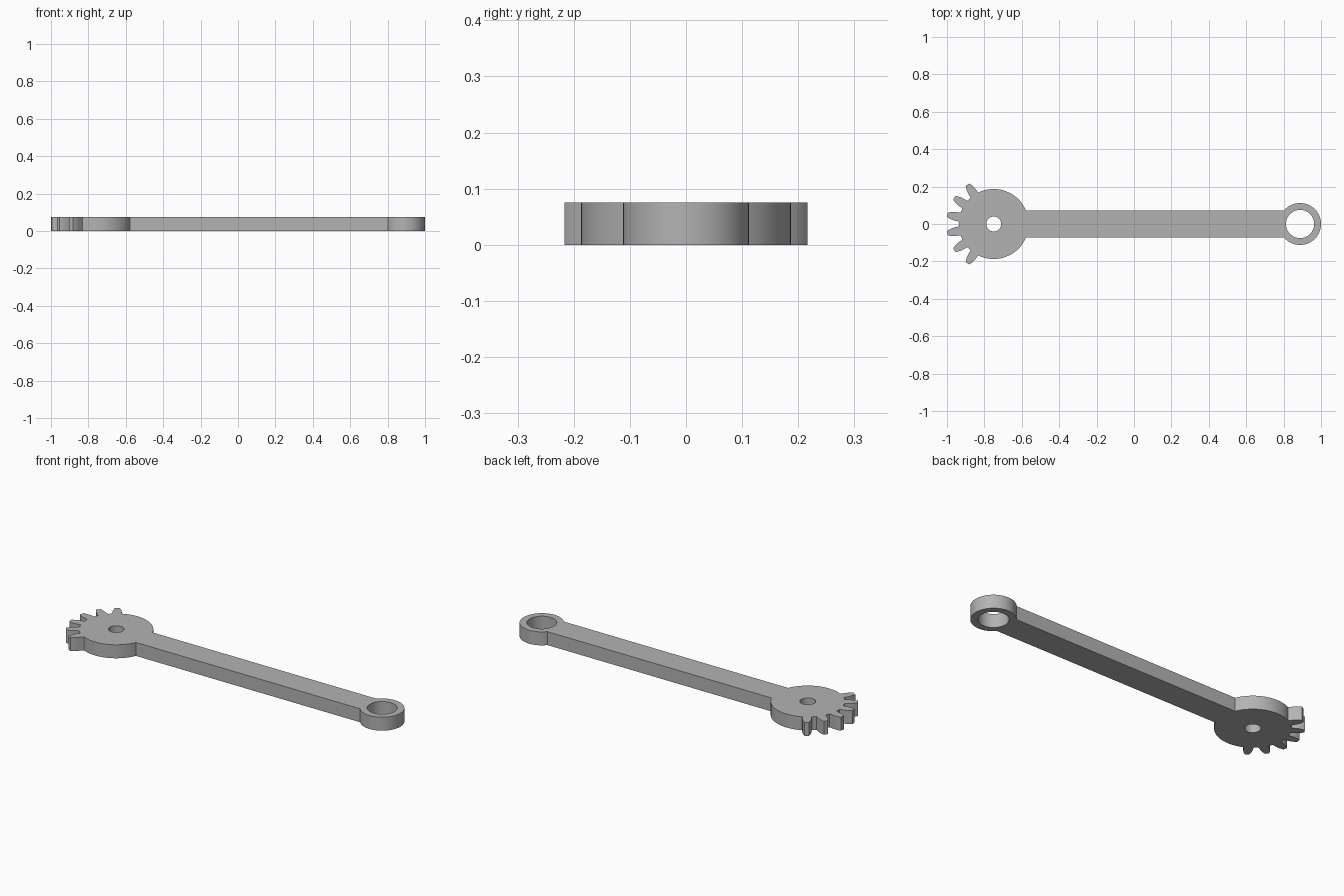
import bpy
import bmesh
from math import asin, cos, sin, pi, radians

if "Cube" in bpy.data.objects:
    bpy.data.objects.remove(bpy.data.objects["Cube"])

THICK = 0.075
BAR_HALF = 0.073
GEAR_X, GEAR_R, GEAR_HOLE = -0.75, 0.187, 0.04
RING_X, RING_R, RING_HOLE = 0.888, 0.112, 0.0755
PITCH = radians(22.5)
# Half tooth: radius and half width, root to tip
TOOTH = [(0.187, 0.026), (0.193, 0.0235), (0.205, 0.0235), (0.225, 0.0215),
         (0.24, 0.017), (0.253, 0.0115)]


def arc(cx, r, start, end, steps):
    angles = [start + (end - start) * i / steps for i in range(steps + 1)]
    return [(cx + r * cos(a), r * sin(a)) for a in angles]


def tooth(angle):
    flank = [(r, -w) for r, w in TOOTH] + [(r, w) for r, w in reversed(TOOTH)]
    return [(GEAR_X + r * cos(angle + w / r), r * sin(angle + w / r))
            for r, w in flank]


def lever_outline():
    # Ring end, then the round gear body, six teeth and back to the bar
    ring_join = pi - asin(BAR_HALF / RING_R)
    gear_join = asin(BAR_HALF / GEAR_R)
    root = TOOTH[0][1] / GEAR_R
    centres = [pi + (i - 2.5) * PITCH for i in range(6)]
    points = arc(RING_X, RING_R, -ring_join, ring_join, 56)
    points += arc(GEAR_X, GEAR_R, gear_join, centres[0] - root, 32)[:-1]
    for i, centre in enumerate(centres):
        points += tooth(centre)
        if i < 5:
            points += arc(GEAR_X, GEAR_R, centre + root, centres[i + 1] - root, 4)[1:-1]
    points += arc(GEAR_X, GEAR_R, centres[-1] + root, 2 * pi - gear_join, 32)[1:]
    return points


def add_loop(curve, points):
    spline = curve.splines.new('POLY')
    spline.points.add(len(points) - 1)
    for p, (x, y) in zip(spline.points, points):
        p.co = (x, y, 0, 1)
    spline.use_cyclic_u = True


# Filled profile with the two through holes, extruded to a plate
curve = bpy.data.curves.new("lever_profile", 'CURVE')
curve.dimensions = '2D'
curve.fill_mode = 'BOTH'
curve.extrude = THICK / 2
add_loop(curve, lever_outline())
add_loop(curve, arc(GEAR_X, GEAR_HOLE, 0, 2 * pi, 40)[:-1])
add_loop(curve, arc(RING_X, RING_HOLE, 0, 2 * pi, 56)[:-1])

lever = bpy.data.objects.new("gear_lever_arm", curve)
bpy.context.collection.objects.link(lever)
bpy.ops.object.select_all(action='DESELECT')
lever.select_set(True)
bpy.context.view_layer.objects.active = lever
bpy.ops.object.convert(target='MESH')
lever = bpy.context.object

# Weld the caps to the walls and stand the plate on the floor
bm = bmesh.new()
bm.from_mesh(lever.data)
bmesh.ops.remove_doubles(bm, verts=bm.verts, dist=0.0001)
bmesh.ops.translate(bm, verts=bm.verts, vec=(0, 0, THICK / 2))
bmesh.ops.recalc_face_normals(bm, faces=bm.faces)
bm.to_mesh(lever.data)
bm.free()
bpy.ops.object.shade_smooth_by_angle(angle=radians(30))

# Plain grey metal
grey = bpy.data.materials.new("plain_grey")
grey.use_nodes = True
colour = (0.45, 0.45, 0.45, 1)
grey.diffuse_color = colour
grey.node_tree.nodes["Principled BSDF"].inputs["Base Color"].default_value = colour
lever.data.materials.clear()
lever.data.materials.append(grey)
